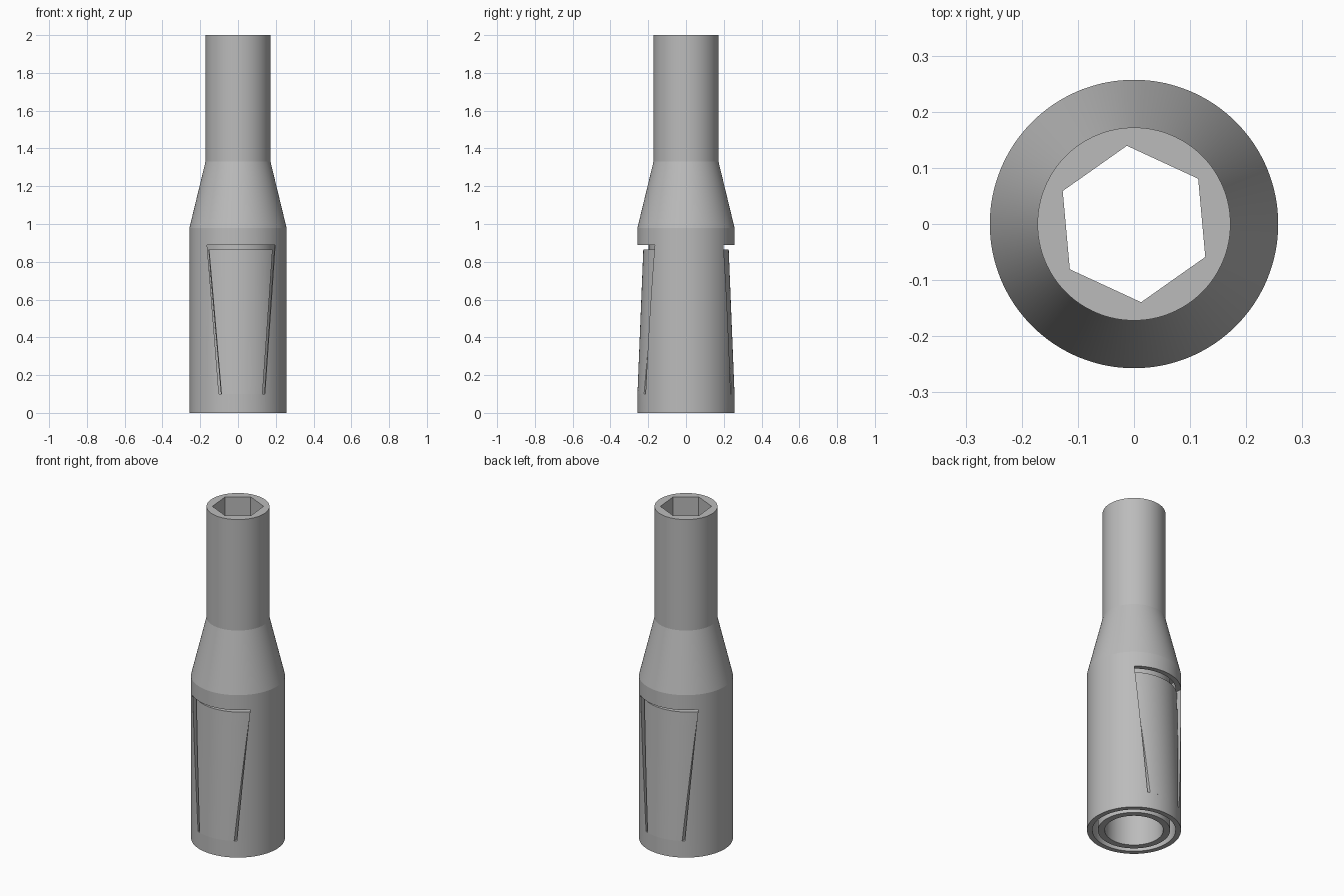
import bpy, bmesh, math
from mathutils import Matrix

if "Cube" in bpy.data.objects:
    bpy.data.objects.remove(bpy.data.objects["Cube"])

TILT = math.radians(5.2)      # twist of the hex bore and the spring tabs
steel = bpy.data.materials.new("steel grey")
steel.diffuse_color = (0.5, 0.5, 0.5, 1)
steel.use_nodes = True
steel.node_tree.nodes["Principled BSDF"].inputs["Base Color"].default_value = steel.diffuse_color


def make_object(name, bm):
    bmesh.ops.recalc_face_normals(bm, faces=bm.faces)
    me = bpy.data.meshes.new(name)
    bm.to_mesh(me)
    bm.free()
    ob = bpy.data.objects.new(name, me)
    bpy.context.collection.objects.link(ob)
    me.materials.append(steel)
    return ob


def lathe(name, profile, steps=128):
    """Spin an (r, z) profile that starts and ends on the axis."""
    bm = bmesh.new()
    vs = [bm.verts.new((r, 0, z)) for r, z in profile]
    es = [bm.edges.new(p) for p in zip(vs, vs[1:])]
    bmesh.ops.spin(bm, geom=vs + es, cent=(0, 0, 0), axis=(0, 0, 1),
                   angle=math.tau, steps=steps, use_duplicate=False)
    bmesh.ops.remove_doubles(bm, verts=bm.verts, dist=1e-5)
    return make_object(name, bm)


def arc_panel(name, r_in, r_out, z0, z1, w0, w1, lean, turn):
    """Curved trapezoid panel; half width w0 at z0, w1 at z1, top leaning inward."""
    bm = bmesh.new()
    cols, rows = 24, 8
    grids = []
    for r in (r_in, r_out):
        grid = []
        for j in range(rows + 1):
            t = j / rows
            w = w0 + (w1 - w0) * t
            row = []
            for i in range(cols + 1):
                x = w * (2 * i / cols - 1)
                y = -math.sqrt(r * r - x * x) + lean * t
                row.append(bm.verts.new((x, y, z0 + (z1 - z0) * t)))
            grid.append(row)
        grids.append(grid)
        for j in range(rows):
            for i in range(cols):
                bm.faces.new((grid[j][i], grid[j][i + 1],
                              grid[j + 1][i + 1], grid[j + 1][i]))
    a, b = grids
    for i in range(cols):
        for j in (0, rows):
            bm.faces.new((a[j][i], a[j][i + 1], b[j][i + 1], b[j][i]))
    for j in range(rows):
        for i in (0, cols):
            bm.faces.new((a[j][i], a[j + 1][i], b[j + 1][i], b[j][i]))
    bm.transform(Matrix.Rotation(turn, 4, 'Z'))
    return make_object(name, bm)


def cut(target, cutter):
    mod = target.modifiers.new("cut", 'BOOLEAN')
    mod.operation = 'DIFFERENCE'
    mod.solver = 'EXACT'
    mod.object = cutter
    bpy.context.view_layer.objects.active = target
    bpy.ops.object.modifier_apply(modifier=mod.name)
    bpy.data.objects.remove(cutter)


def smooth(ob):
    bpy.ops.object.select_all(action='DESELECT')
    ob.select_set(True)
    bpy.context.view_layer.objects.active = ob
    bpy.ops.object.shade_smooth_by_angle(angle=math.radians(12))


# Body: neck, shoulder, outer sleeve and inner tube with an annular gap
body = lathe("socket_body", [
    (0, 2), (0.172, 2), (0.172, 1.33), (0.257, 0.98), (0.257, 0),
    (0.228, 0), (0.228, 0.98), (0.197, 0.98), (0.197, 0),
    (0.16, 0), (0.16, 1.0), (0, 1.0)])

# Hexagonal bore through the neck
bm = bmesh.new()
bmesh.ops.create_cone(bm, cap_ends=True, segments=6, radius1=0.14,
                      radius2=0.14, depth=1.2)
first = max(bm.verts, key=lambda v: v.co.y).co
off = math.pi / 2 + TILT - math.atan2(first.y, first.x)
bm.transform(Matrix.Translation((0, 0, 1.5)) @ Matrix.Rotation(off, 4, 'Z'))
cut(body, make_object("hex_cutter", bm))

# Windows in the sleeve, each filled by a tab hinged at its lower end
for side, turn in (("front", TILT), ("back", TILT + math.pi)):
    cut(body, arc_panel("window_cutter", 0.211, 0.3, 0.1, 0.89,
                        0.122, 0.181, 0, turn))
    smooth(arc_panel(side + "_spring_tab", 0.228, 0.257, 0.1, 0.865,
                     0.109, 0.169, 0.031, turn))
smooth(body)
